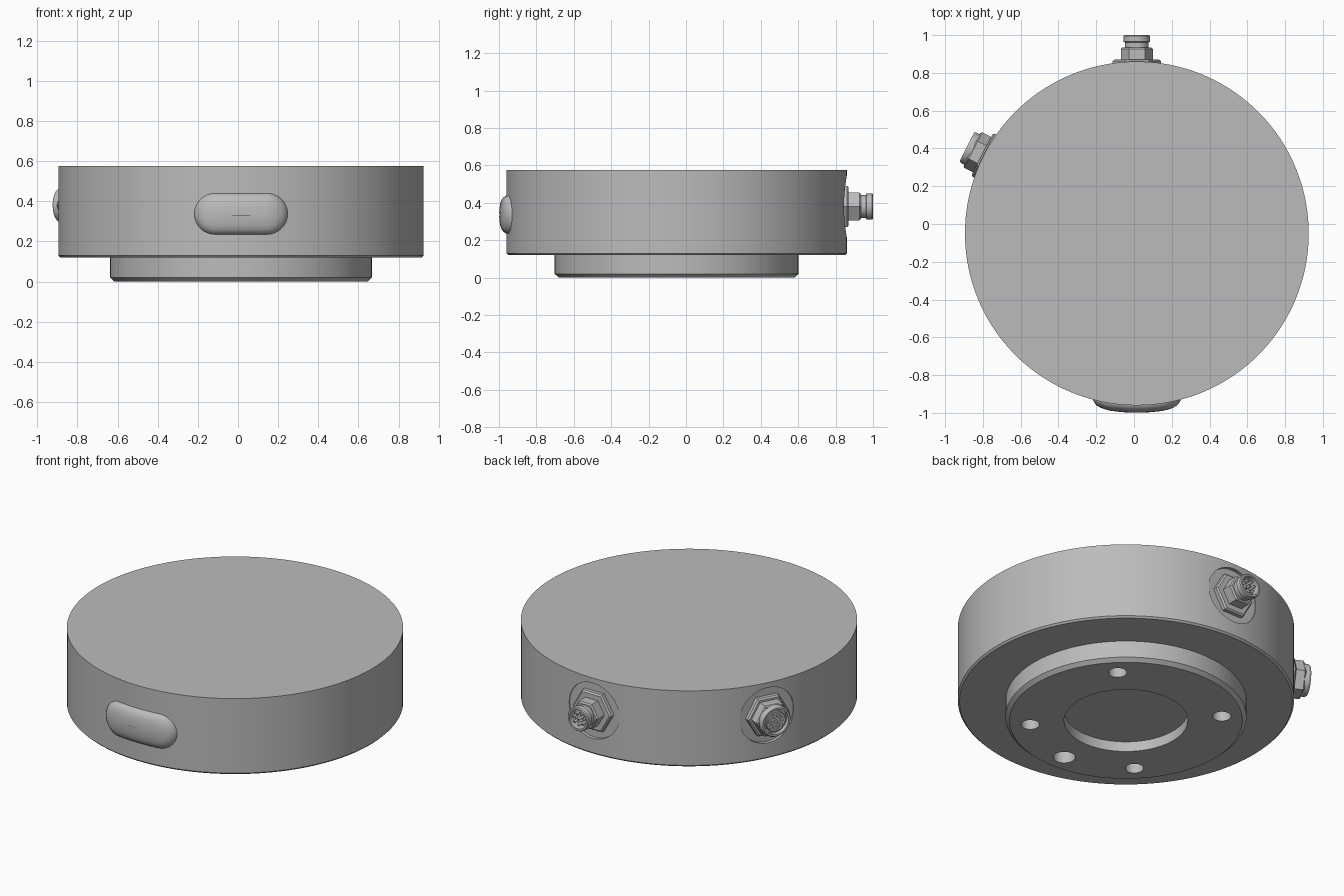
import bpy, bmesh, math
from mathutils import Matrix, Vector

cube = bpy.data.objects.get("Cube")
if cube:
    bpy.data.objects.remove(cube, do_unlink=True)

# One plain grey for every part
grey = bpy.data.materials.new("neutral_grey")
grey.use_nodes = True
colour = (0.5, 0.5, 0.5, 1)
grey.diffuse_color = colour
grey.node_tree.nodes["Principled BSDF"].inputs["Base Color"].default_value = colour

CENTRE = Vector((0.015, -0.05, 0))
UPRIGHT = Matrix.Translation(CENTRE)


def finish(name, bm, smooth=True):
    bmesh.ops.recalc_face_normals(bm, faces=bm.faces)
    mesh = bpy.data.meshes.new(name)
    bm.to_mesh(mesh)
    bm.free()
    mesh.materials.append(grey)
    obj = bpy.data.objects.new(name, mesh)
    bpy.context.collection.objects.link(obj)
    if smooth:
        shade(obj)
    return obj


def shade(obj):
    mesh = obj.data
    mesh.polygons.foreach_set("use_smooth", [True] * len(mesh.polygons))
    mesh.set_sharp_from_angle(angle=math.radians(28))


def skin(bm, rings):
    """Join successive vertex rings and cap both ends."""
    n = len(rings[0])
    for a, b in zip(rings, rings[1:]):
        for i in range(n):
            j = (i + 1) % n
            bm.faces.new((a[i], a[j], b[j], b[i]))
    bm.faces.new(rings[0])
    bm.faces.new(rings[-1])


def turned(name, profile, sides, matrix, smooth=True):
    """Turn (radius, height) points around the local z axis."""
    bm = bmesh.new()
    rings = []
    for r, h in profile:
        ring = []
        for i in range(sides):
            a = math.pi / 2 + math.tau * i / sides
            ring.append(bm.verts.new(matrix @ Vector((r * math.cos(a), r * math.sin(a), h))))
        rings.append(ring)
    skin(bm, rings)
    return finish(name, bm, smooth)


def outward(azimuth, z):
    """Frame whose local z points out of the drum wall."""
    return (Matrix.Translation(CENTRE + Vector((0, 0, z)))
            @ Matrix.Rotation(math.radians(azimuth), 4, 'Z')
            @ Matrix.Rotation(math.pi / 2, 4, 'Y'))


def offset(r, degrees):
    a = math.radians(degrees)
    return Matrix.Translation((r * math.cos(a), r * math.sin(a), 0))


def cut(target, cutter):
    mod = target.modifiers.new("cut", 'BOOLEAN')
    mod.operation = 'DIFFERENCE'
    mod.solver = 'EXACT'
    mod.object = cutter
    bpy.context.view_layer.objects.active = target
    bpy.ops.object.modifier_apply(modifier=mod.name)
    bpy.data.objects.remove(cutter, do_unlink=True)


# Drum with stepped mounting flange
drum = turned("drum_body", [(0.63, 0), (0.652, 0.02), (0.652, 0.12), (0.9, 0.12),
                            (0.91, 0.13), (0.91, 0.575)], 160, UPRIGHT, False)

# Central recess, bolt holes and locating hole underneath
cut(drum, turned("recess_cutter", [(0.335, -0.1), (0.335, 0.06)], 96, UPRIGHT))
for angle, radius in [(45, 0.05), (135, 0.05), (225, 0.05), (315, 0.05), (270, 0.06)]:
    cut(drum, turned("hole_cutter", [(radius, -0.1), (radius, 0.15)], 32,
                     UPRIGHT @ offset(0.52, angle)))

# Flat seats for the two connectors
plug_frame = outward(90, 0.38)
socket_frame = outward(153, 0.38)
for frame in (plug_frame, socket_frame):
    cut(drum, turned("seat_cutter", [(0.165, 0.89), (0.165, 1.2)], 64, frame))
shade(drum)

# Hexagonal nuts and bodies
for prefix, frame, body_r, body_end in [("plug", plug_frame, 0.085, 0.985),
                                        ("socket", socket_frame, 0.105, 0.98)]:
    turned(prefix + "_nut", [(0.128, 0.88), (0.128, 0.912), (0.118, 0.92)], 6, frame, False)
    turned(prefix + "_hex_body", [(body_r, 0.9), (body_r, body_end - 0.008),
                                  (body_r - 0.008, body_end)], 6, frame, False)

# Plug barrel with neck groove, open end and pins
turned("plug_barrel", [(0.062, 0.97), (0.062, 1.012), (0.07, 1.015), (0.07, 1.044),
                       (0.065, 1.05), (0.055, 1.05), (0.055, 1.0)], 48, plug_frame)
for i in range(8):
    r, a = (0.034, i * 360 / 7) if i < 7 else (0, 0)
    turned("plug_pin", [(0.007, 0.99), (0.007, 1.04), (0.004, 1.046)], 12,
           plug_frame @ offset(r, a))

# Socket collar, insert and contact sleeves
turned("socket_collar", [(0.09, 0.96), (0.09, 1.0), (0.084, 1.01), (0.073, 1.01),
                         (0.073, 0.985)], 48, socket_frame)
turned("socket_insert", [(0.06, 0.97), (0.06, 1.0), (0.057, 1.003)], 48, socket_frame)
for i in range(8):
    r, a = (0.037, i * 360 / 7) if i < 7 else (0, 0)
    turned("socket_contact", [(0.013, 0.99), (0.013, 1.007), (0.009, 1.007), (0.009, 1.0035)],
           16, socket_frame @ offset(r, a))

# Domed oblong button on the front
bm = bmesh.new()
rings = []
half, end_r, steps = 0.13, 0.104, 24
for inset, back in [(0, 0.12), (0, 0.045), (0.004, 0.034), (0.012, 0.023), (0.025, 0.013),
                    (0.045, 0.006), (0.07, 0.002), (0.098, 0)]:
    outline = []
    for side in (1, -1):
        for i in range(steps + 1):
            a = side * math.pi / 2 - math.pi / 2 + math.pi * (i / steps) - (0 if side > 0 else -math.pi / 2)
            a = -math.pi / 2 + math.pi * i / steps + (0 if side > 0 else math.pi)
            outline.append((side * half + (end_r - inset) * math.cos(a),
                            (end_r - inset) * math.sin(a)))
    # Straight runs get extra points so the face follows the drum curve
    full = []
    for k, p in enumerate(outline):
        full.append(p)
        if k in (steps, 2 * steps + 1):
            q = outline[(k + 1) % len(outline)]
            full += [(p[0] + (q[0] - p[0]) * t / 8, p[1]) for t in range(1, 8)]
    rings.append([bm.verts.new((0.015 + x, -0.999 + x * x * 0.53 + back, 0.337 + z))
                  for x, z in full])
skin(bm, rings)
finish("front_button", bm)
